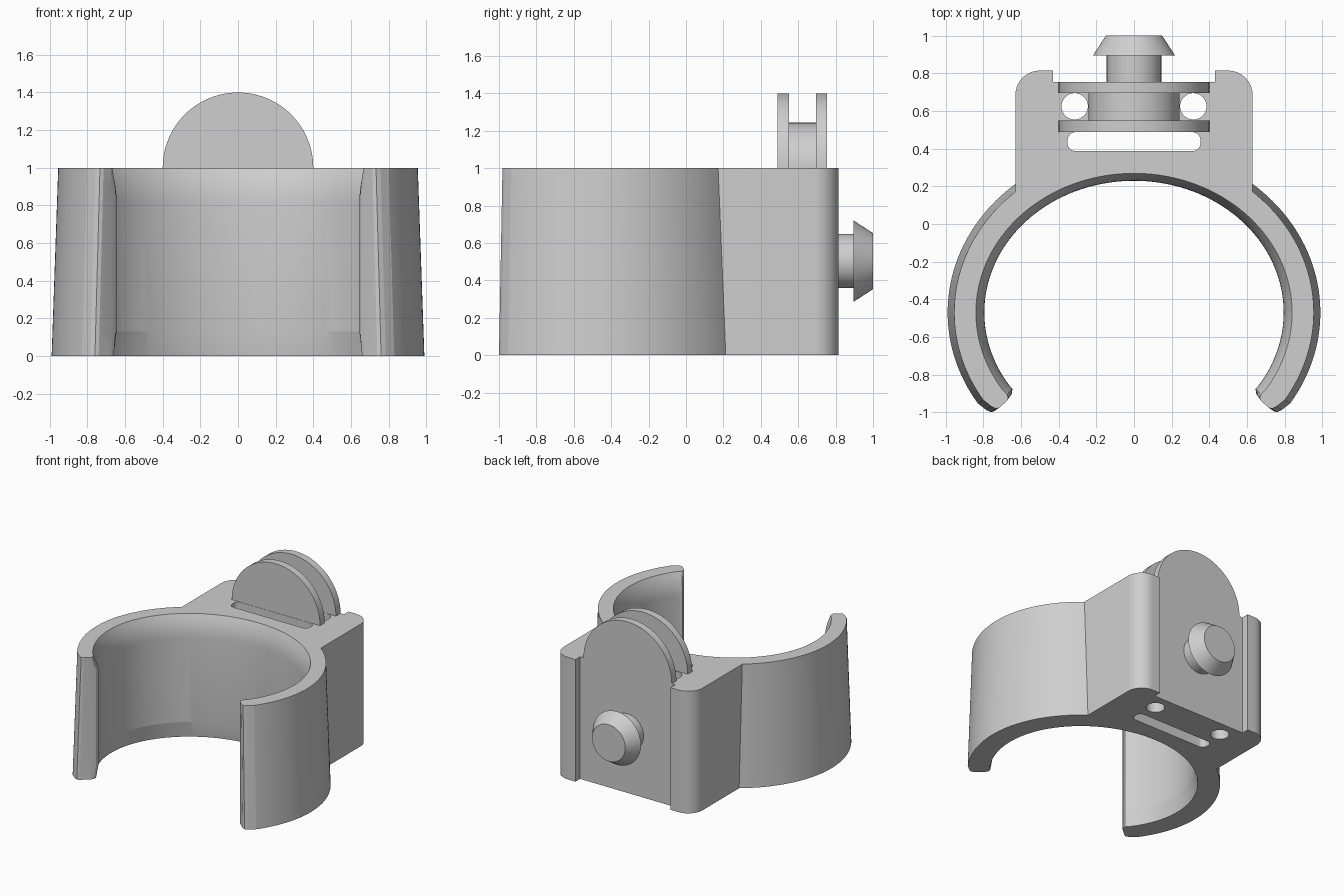
import bpy, bmesh, math
from mathutils import Matrix, Vector

if "Cube" in bpy.data.objects:
    bpy.data.objects.remove(bpy.data.objects["Cube"])

grey = bpy.data.materials.new("plain grey")
grey.diffuse_color = (0.62, 0.62, 0.62, 1)
grey.use_nodes = True
grey.node_tree.nodes["Principled BSDF"].inputs["Base Color"].default_value = grey.diffuse_color

CY = -0.47          # centre of the oval clip opening
SQUASH = 0.88       # depth / width of the opening


def finish(name, bm, angle=10):
    bmesh.ops.recalc_face_normals(bm, faces=bm.faces[:])
    mesh = bpy.data.meshes.new(name)
    bm.to_mesh(mesh)
    bm.free()
    mesh.materials.append(grey)
    obj = bpy.data.objects.new(name, mesh)
    bpy.context.collection.objects.link(obj)
    smooth(obj, angle)
    return obj


def smooth(obj, angle=10):
    bpy.ops.object.select_all(action='DESELECT')
    obj.select_set(True)
    bpy.context.view_layer.objects.active = obj
    bpy.ops.object.shade_smooth_by_angle(angle=math.radians(angle))


def loft(name, rings):
    """Closed solid through rings of equal point count."""
    bm = bmesh.new()
    rows = [[bm.verts.new(p) for p in ring] for ring in rings]
    n = len(rows[0])
    for a, b in zip(rows, rows[1:]):
        for i in range(n):
            j = (i + 1) % n
            bm.faces.new((a[i], a[j], b[j], b[i]))
    bm.faces.new(rows[0][::-1])
    bm.faces.new(rows[-1])
    return finish(name, bm)


def arc(cx, cy, rx, ry, a0, a1, n):
    out = []
    for i in range(n + 1):
        t = math.radians(a0 + (a1 - a0) * i / n)
        out.append((cx + rx * math.cos(t), cy + ry * math.sin(t)))
    return out


def outline(z):
    """Body cross-section: block, tapered outer wall, tip and inner wall."""
    outer = 0.99 - 0.035 * z
    if z < 0.13:
        inner = 0.795 + 0.025 * (1 - z / 0.13)
    else:
        inner = 0.795 + 0.045 * max(0, (z - 0.82) / 0.18) ** 2
    s = outer / 0.99
    k = max(0, (inner - 0.795) / 0.045)
    half = [(0.43, 0.755), (0.43, 0.815)]
    half += arc(0.50, 0.685, 0.13, 0.13, 90, 0, 10)
    meet = math.degrees(math.acos(0.63 / outer))
    half += arc(0, CY, outer, outer * 0.894, meet, -33, 40)
    for x, y in ((0.785, -0.988), (0.76, -1.0), (0.74, -0.993)):
        half.append((x * s, CY + (y - CY) * s))
    half += [(0.67 + 0.005 * k, -0.93 - 0.01 * k),
             (0.65 + 0.018 * k, -0.905 - 0.02 * k),
             (0.645 + 0.03 * k, -0.875 - 0.03 * k)]
    half += arc(0, CY, inner, inner * SQUASH, -34, 90, 48)
    mirrored = [(-x, y) for x, y in half[-2::-1]]
    return [(x, y, z) for x, y in half + mirrored]


# Clip body: open ring with chamfered foot, flared rim and rear block
levels = [0, 0.13, 0.82] + [0.82 + 0.03 * i for i in range(1, 7)]
body = loft("clip_body", [outline(z) for z in levels])


# Vertical slot and two round holes through the rear block
def prism(name, pts):
    obj = loft(name, [[(x, y, z) for x, y in pts] for z in (-0.2, 1.2)])
    obj.hide_render = True
    obj.hide_set(True)
    return obj


slot = []
for cx, cy, a in ((0.31, 0.445, 0), (-0.31, 0.445, 90),
                  (-0.31, 0.43, 180), (0.31, 0.43, 270)):
    slot += arc(cx, cy, 0.043, 0.043, a, a + 90, 8)
cutters = [prism("slot_cutter", slot)]
for side in (-1, 1):
    cutters.append(prism("hole_cutter",
                         arc(side * 0.315, 0.625, 0.07, 0.07, 0, 360, 40)[:-1]))
for c in cutters:
    mod = body.modifiers.new("cut", 'BOOLEAN')
    mod.object = c
    mod.operation = 'DIFFERENCE'
    mod.solver = 'EXACT'
    bpy.ops.object.select_all(action='DESELECT')
    body.select_set(True)
    bpy.context.view_layer.objects.active = body
    bpy.ops.object.modifier_apply(modifier=mod.name)
for c in cutters:
    bpy.data.objects.remove(c)
smooth(body)


# Half discs standing on the block, with a smaller hub between them
def half_disc(name, r, y0, y1):
    pts = arc(0, 1.0, r, r, 0, 180, 48)
    loft(name, [[(x, y, z) for x, z in pts] for y in (y0, y1)])


half_disc("front_disc", 0.40, 0.49, 0.55)
half_disc("rear_disc", 0.40, 0.695, 0.755)
half_disc("disc_hub", 0.243, 0.55, 0.695)

# Rear peg: shaft with a flared conical head
profile = [(0.145, 0.74), (0.145, 0.895), (0.218, 0.895), (0.15, 1.0)]
loft("rear_peg", [[(x, y, z) for x, z in arc(0, 0.503, r, r, 0, 360, 64)[:-1]]
                  for r, y in profile])
